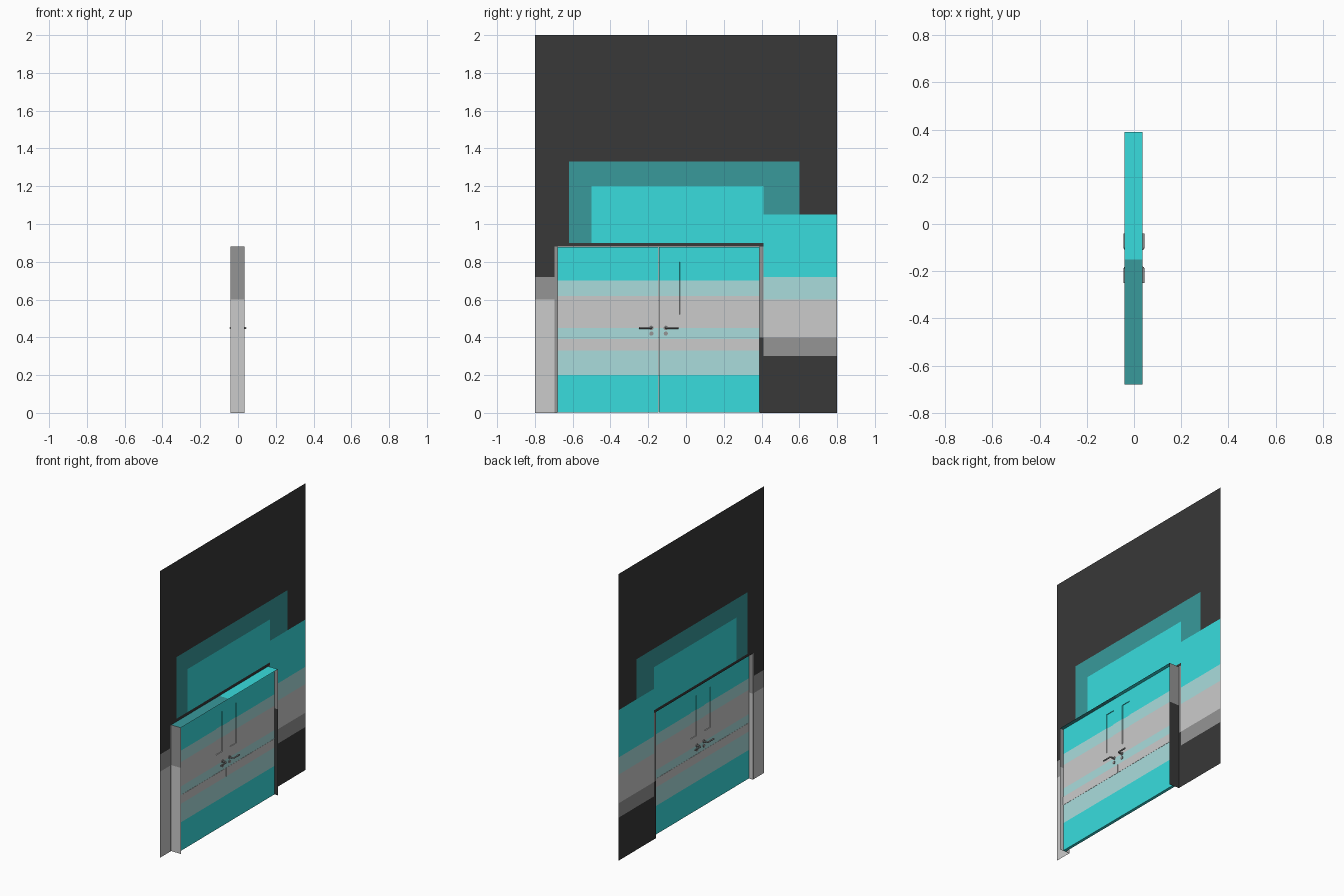
import bpy, bmesh, math
from mathutils import Vector

if "Cube" in bpy.data.objects:
    bpy.data.objects.remove(bpy.data.objects["Cube"])

TONES = {
    "cyan": (0.04, 0.72, 0.73), "mid": (0.4, 0.72, 0.72), "teal": (0.04, 0.32, 0.33),
    "black": (0.04, 0.04, 0.04), "dark": (0.3, 0.3, 0.3), "grey": (0.7, 0.7, 0.7),
}
NAMES = list(TONES)
MATS = []
for n, c in TONES.items():
    m = bpy.data.materials.new(n + "_paint")
    m.diffuse_color = (*c, 1)
    m.use_nodes = True
    m.node_tree.nodes["Principled BSDF"].inputs["Base Color"].default_value = m.diffuse_color
    MATS.append(m)


def finish(bm, name, tone_at=None):
    """Turn a bmesh into an object, colouring each face by its centre."""
    for f in bm.faces:
        c = f.calc_center_median()
        f.material_index = NAMES.index(tone_at(c) if tone_at else "grey")
    me = bpy.data.meshes.new(name)
    bm.to_mesh(me)
    bm.free()
    for m in MATS:
        me.materials.append(m)
    ob = bpy.data.objects.new(name, me)
    bpy.context.collection.objects.link(ob)
    return ob


def sheet(name, x, ys, zs, hole, tone_at):
    """Flat upright grid at a given x with a rectangular opening."""
    bm = bmesh.new()
    for y0, y1 in zip(ys, ys[1:]):
        for z0, z1 in zip(zs, zs[1:]):
            cy, cz = (y0 + y1) / 2, (z0 + z1) / 2
            if hole[0] < cy < hole[1] and cz < hole[2]:
                continue
            bm.faces.new([bm.verts.new((x, y, z)) for y, z in
                          ((y0, z0), (y1, z0), (y1, z1), (y0, z1))])
    bmesh.ops.remove_doubles(bm, verts=bm.verts, dist=1e-5)
    return finish(bm, name, tone_at)


def box_bm(lo, hi):
    bm = bmesh.new()
    bmesh.ops.create_cube(bm, size=1)
    for v in bm.verts:
        v.co = Vector([a + (b - a) * (t + 0.5) for a, b, t in zip(lo, hi, v.co)])
    return bm


# Wall with door opening
def wall_tone(c):
    y, z = c.y, c.z
    if z > 1.43:
        return "black"
    if y < -0.695:
        return "grey" if z < 0.6 else "dark" if z < 0.72 else "black"
    if y > 0.41 and z < 0.72:
        return "black" if z < 0.3 else "dark" if z < 0.4 else "grey" if z < 0.6 else "mid"
    if y > 0.41 and z > 1.05:
        return "black" if y > 0.6 or z > 1.3 else "teal"
    if y < -0.62 or z > 1.33:
        return "black"
    return "teal" if y < -0.5 or z > 1.2 else "cyan"


sheet("wall", -0.04, [-0.8, -0.695, -0.62, -0.5, 0.41, 0.6, 0.8],
      [0, 0.3, 0.4, 0.6, 0.72, 0.9, 1.05, 1.2, 1.33, 1.43, 2],
      (-0.695, 0.41, 0.9), wall_tone)

# Thin trim between wall and frame
sheet("trim", -0.04, [-0.695, -0.68, 0.39, 0.41], [0, 0.4, 0.75, 0.88, 0.9],
      (-0.68, 0.39, 0.88),
      lambda c: "black" if c.z > 0.88 or c.z < 0.4 and c.y > 0 else "dark")

# Frame lining: U-shaped sheet
bm = bmesh.new()
path = [(-0.68, 0), (-0.68, 0.6), (-0.68, 0.88), (-0.15, 0.88), (0.39, 0.88), (0.39, 0.6), (0.39, 0)]
rows = [[bm.verts.new((x, y, z)) for x in (-0.04, 0.035)] for y, z in path]
for a, b in zip(rows, rows[1:]):
    bm.faces.new((a[0], a[1], b[1], b[0]))


def frame_tone(c):
    if c.z > 0.87:
        return "teal" if c.y < -0.15 else "cyan"
    return "dark" if c.z > 0.6 else "grey" if c.y < 0 else "black"


finish(bm, "door_frame", frame_tone)


# Door leaves with recessed vision panels
def leaf_tone(c):
    z = c.z
    if 0.45 < z < 0.62 or 0.33 < z < 0.39:
        return "grey"
    return "mid" if 0.2 < z < 0.7 else "cyan"


MID = -0.145
for side, s in (("left", -1), ("right", 1)):
    ya, yb = sorted((MID + s * 0.001, MID + s * 0.534))
    wa, wb = sorted((MID + s * 0.042, MID + s * 0.112))
    bm = box_bm((-0.01, ya, 0.001), (0.01, yb, 0.879))
    cuts = [((0, 0, z), (0, 0, 1)) for z in (0.2, 0.33, 0.39, 0.45, 0.52, 0.62, 0.7, 0.8)]
    cuts += [((0, y, 0), (0, 1, 0)) for y in (wa, wb)]
    for co, no in cuts:
        bmesh.ops.bisect_plane(bm, geom=bm.verts[:] + bm.edges[:] + bm.faces[:],
                               plane_co=co, plane_no=no)
    bm.normal_update()
    for sx in (-1, 1):
        win = [f for f in bm.faces if f.normal.x * sx > 0.9
               and wa < f.calc_center_median().y < wb
               and 0.52 < f.calc_center_median().z < 0.8]
        bmesh.ops.inset_region(bm, faces=win, thickness=0.001, depth=-0.004)
    finish(bm, side + "_leaf", leaf_tone)

    # Kick band across both faces
    finish(box_bm((-0.0112, ya, 0.33), (0.0112, yb, 0.39)), side + "_band")

    # Lever handles and key roses on both faces
    for face, sx in (("front", 1), ("back", -1)):
        bm = bmesh.new()
        for z, r in ((0.45, 0.012), (0.42, 0.011)):
            ret = bmesh.ops.create_cone(bm, cap_ends=True, segments=20, radius1=r,
                                        radius2=r, depth=0.005)
            for v in ret["verts"]:
                v.co = Vector((sx * (0.0115 + v.co.z), MID + s * 0.038 + v.co.x, z + v.co.y))
        bmesh.ops.recalc_face_normals(bm, faces=bm.faces)
        finish(bm, f"{side}_{face}_roses", lambda c: "dark")

        cu = bpy.data.curves.new("lever", "CURVE")
        cu.dimensions = "3D"
        cu.bevel_depth, cu.bevel_resolution, cu.use_fill_caps = 0.005, 2, True
        sp = cu.splines.new("POLY")
        pts = [(0.01, 0.038), (0.033, 0.038), (0.038, 0.041), (0.04, 0.047), (0.04, 0.105)]
        sp.points.add(len(pts) - 1)
        for p, (x, d) in zip(sp.points, pts):
            p.co = (sx * x, MID + s * d, 0.45, 1)
        cu.materials.append(MATS[NAMES.index("dark")])
        ob = bpy.data.objects.new(f"{side}_{face}_lever", cu)
        bpy.context.collection.objects.link(ob)
